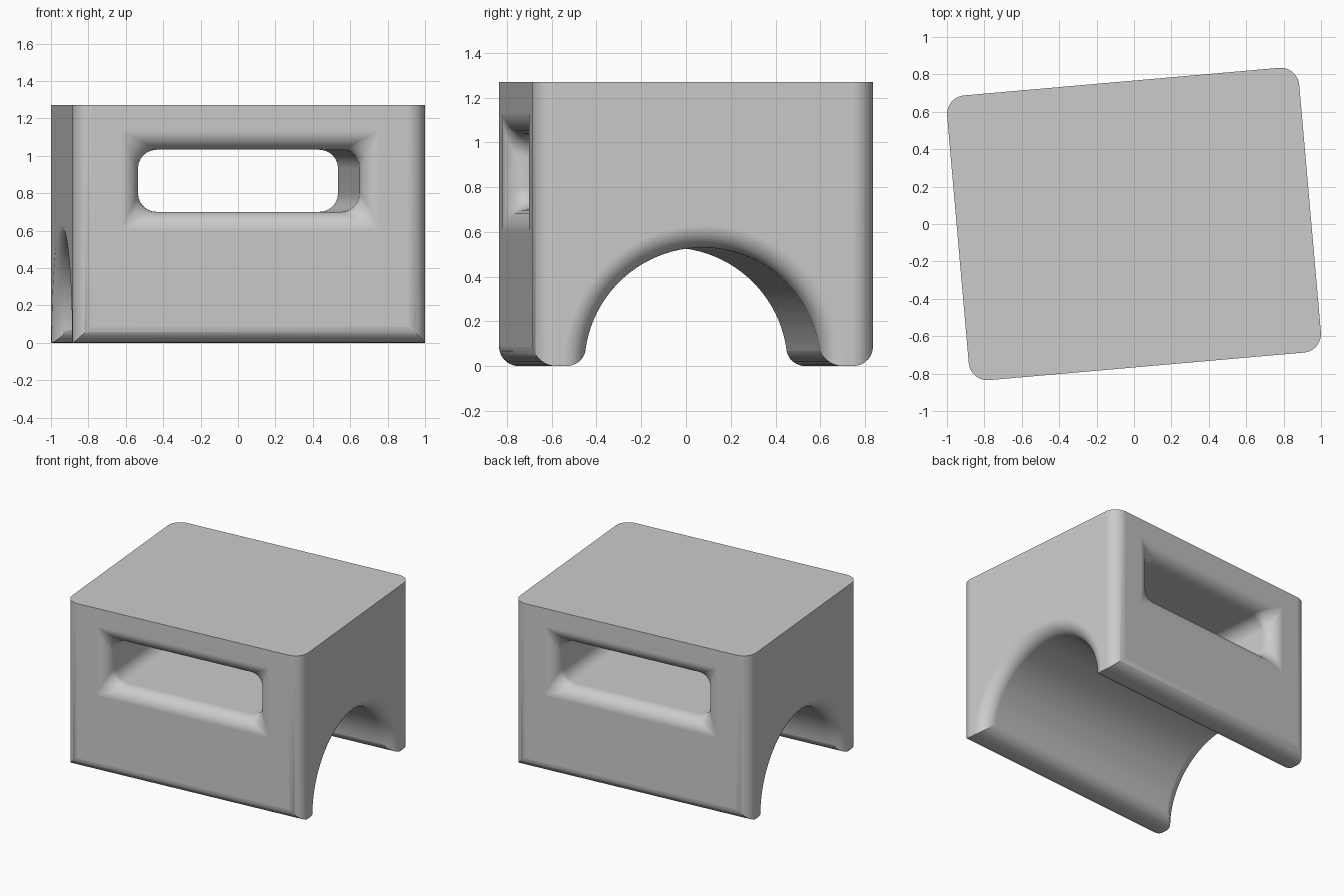
import bpy, bmesh
from math import sin, cos, pi, sqrt, radians

if "Cube" in bpy.data.objects:
    bpy.data.objects.remove(bpy.data.objects["Cube"])

HX, HY, H = 0.945, 0.764, 1.27   # half width, half depth, height
F = 0.10                         # fillet radius used everywhere
ARCH = 0.53                      # leg arch radius
SX, SZ, SC = 0.595, 0.166, 0.866  # handle slot half size and centre height
N = 10


def loft(name, rings):
    """Closed solid through a list of equal-length 3D rings."""
    bm = bmesh.new()
    vs = [[bm.verts.new(p) for p in ring] for ring in rings]
    n = len(rings[0])
    for a, b in zip(vs, vs[1:]):
        for i in range(n):
            j = (i + 1) % n
            bm.faces.new((a[i], a[j], b[j], b[i]))
    bm.faces.new(vs[0][::-1])
    bm.faces.new(vs[-1])
    bmesh.ops.recalc_face_normals(bm, faces=bm.faces[:])
    me = bpy.data.meshes.new(name)
    bm.to_mesh(me)
    bm.free()
    ob = bpy.data.objects.new(name, me)
    bpy.context.collection.objects.link(ob)
    return ob


def rounded_rect(hx, hy, r, n=N):
    pts = []
    for k, (sx, sy) in enumerate(((1, 1), (-1, 1), (-1, -1), (1, -1))):
        for i in range(n + 1):
            a = (k + i / n) * pi / 2
            pts.append((sx * (hx - r) + r * cos(a), sy * (hy - r) + r * sin(a)))
    return pts


def flare_stations(half):
    """(position, outward offset) along an axis, with rounded lips at both ends."""
    lip = []
    for i in range(N + 1):
        a = i / N * pi / 2
        lip.append((half - F + F * sin(a), F - F * cos(a)))
    lip.append((half + 0.1, F))
    return [(-p, o) for p, o in reversed(lip)] + lip


def boolean(target, cutter, op):
    m = target.modifiers.new(op, 'BOOLEAN')
    m.operation, m.object, m.solver = op, cutter, 'EXACT'
    bpy.context.view_layer.objects.active = target
    bpy.ops.object.modifier_apply(modifier=m.name)
    bpy.data.objects.remove(cutter, do_unlink=True)


# stool body: rounded plan, sharp flat top
plan = rounded_rect(HX, HY, F)
body = loft("stool_body", [[(x, y, z) for x, y in plan] for z in (-0.2, H)])

# side profile with rounded feet (inside of the arch is removed later)
foot = [(0.45, 0.2), (0.518, 0.105)]
foot += [(0.52 + F - F * cos(a), F - F * sin(a)) for a in (i / N * pi / 2 for i in range(N + 1))]
foot += [(HY + 0.001 - F + F * sin(a), F - F * cos(a)) for a in (i / N * pi / 2 for i in range(N + 1))]
foot += [(HY + 0.002, 0.12), (HY + 0.1, 0.3), (HY + 0.1, 1.5)]
profile = foot + [(-y, z) for y, z in reversed(foot)]
side = loft("side_profile", [[(x, y, z) for y, z in profile] for x in (-1.2, 1.2)])
boolean(body, side, 'INTERSECT')

# arched leg opening, flared at both ends
rings = []
for x, o in flare_stations(HX):
    r = ARCH + o
    arc = [(x, r * cos(i * pi / 48), r * sin(i * pi / 48)) for i in range(49)]
    rings.append([(x, r, -0.3)] + arc + [(x, -r, -0.3)])
boolean(body, loft("arch_cutter", rings), 'DIFFERENCE')

# handle slot right through, with lips flaring to a square-cornered outline
rings = []
for y, o in flare_stations(HY):
    r = max(F - o, 0.002)
    rings.append([(x, y, SC + z) for x, z in rounded_rect(SX + o, SZ + o, r, 6)])
boolean(body, loft("slot_cutter", rings), 'DIFFERENCE')

# turn slightly about z and shade
body.rotation_euler[2] = radians(5)
bpy.ops.object.select_all(action='DESELECT')
body.select_set(True)
bpy.context.view_layer.objects.active = body
bpy.ops.object.transform_apply(rotation=True)
bpy.ops.object.shade_smooth_by_angle(angle=radians(35))
wn = body.modifiers.new("even_shading", 'WEIGHTED_NORMAL')
wn.keep_sharp = True
